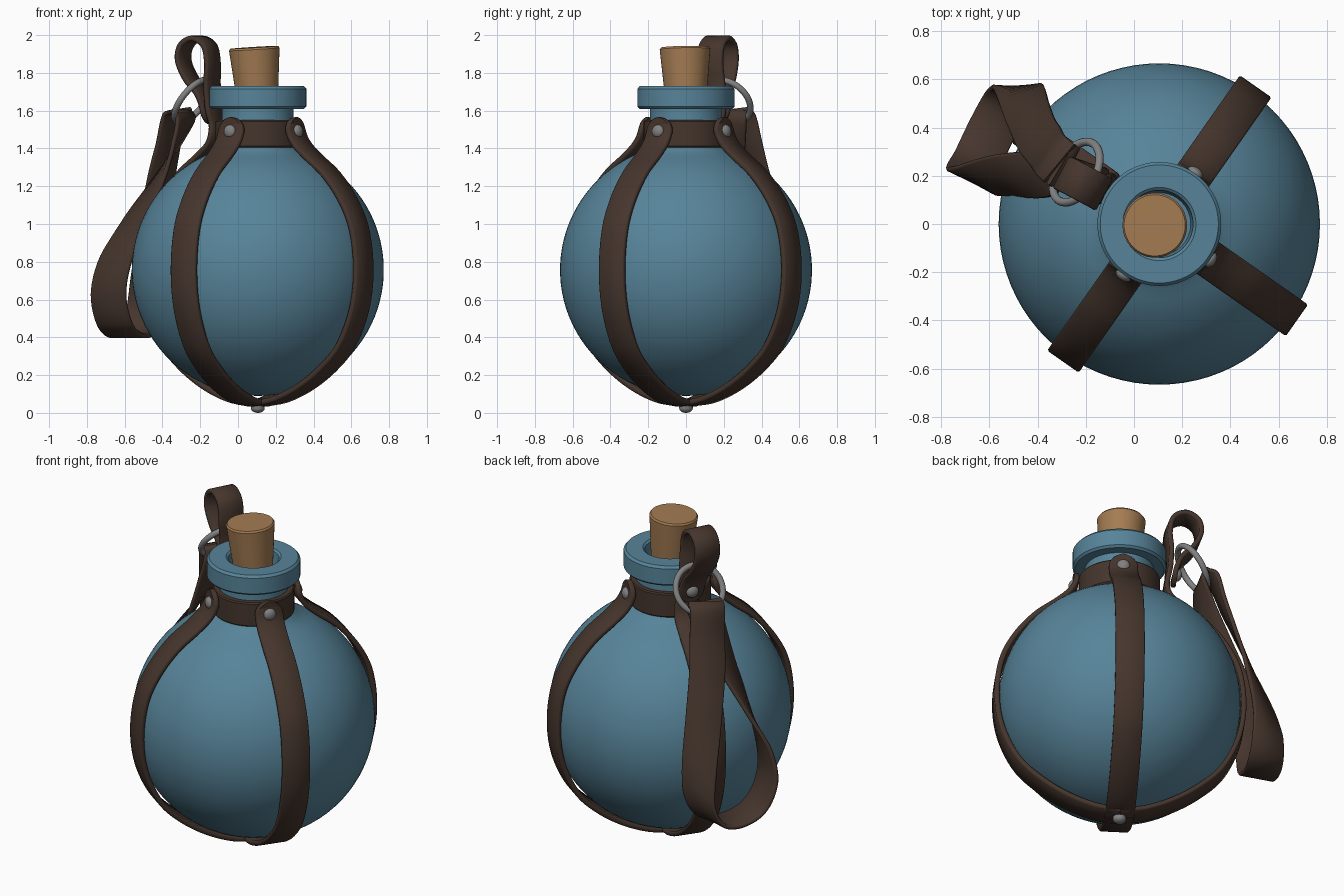
import bpy, bmesh, math
from mathutils import Vector, Matrix

if "Cube" in bpy.data.objects:
    bpy.data.objects.remove(bpy.data.objects["Cube"])

CX = 0.105  # bottle axis


def material(name, rgb):
    m = bpy.data.materials.new(name)
    m.diffuse_color = (*rgb, 1)
    m.use_nodes = True
    m.node_tree.nodes["Principled BSDF"].inputs["Base Color"].default_value = m.diffuse_color
    return m


BLUE = material("blue_glaze", (0.095, 0.23, 0.32))
LEATHER = material("brown_leather", (0.06, 0.036, 0.026))
CORK = material("cork", (0.37, 0.20, 0.085))
METAL = material("grey_metal", (0.22, 0.22, 0.22))


def finish(name, bm, mat, angle=35):
    bmesh.ops.recalc_face_normals(bm, faces=bm.faces)
    me = bpy.data.meshes.new(name)
    bm.to_mesh(me)
    bm.free()
    ob = bpy.data.objects.new(name, me)
    bpy.context.collection.objects.link(ob)
    me.materials.append(mat)
    bpy.ops.object.select_all(action='DESELECT')
    ob.select_set(True)
    bpy.context.view_layer.objects.active = ob
    bpy.ops.object.shade_smooth_by_angle(angle=math.radians(angle))
    return ob


def revolve(name, profile, mat, matrix, n=64, closed=False):
    """Spin an (r, z) profile about the local z axis."""
    bm = bmesh.new()
    vs = [bm.verts.new((r, 0, z)) for r, z in profile]
    es = [bm.edges.new(p) for p in zip(vs, vs[1:])]
    if closed:
        es.append(bm.edges.new((vs[-1], vs[0])))
    bmesh.ops.spin(bm, geom=vs + es, axis=(0, 0, 1), cent=(0, 0, 0),
                   angle=2 * math.pi, steps=n, use_duplicate=False)
    bmesh.ops.remove_doubles(bm, verts=bm.verts, dist=1e-4)
    bmesh.ops.transform(bm, matrix=matrix, verts=bm.verts)
    return finish(name, bm, mat)


def catmull(a, b, c, d, t):
    return 0.5 * (2 * b + (c - a) * t + (2 * a - 5 * b + 4 * c - d) * t * t
                  + (3 * b - a - 3 * c + d) * t ** 3)


def direction(deg):
    return Vector((math.cos(math.radians(deg)), math.sin(math.radians(deg)), 0))


def ribbon(name, points, width, thick, round_end=False, steps=7):
    """Flat strap along points of (position, heading of its width in degrees)."""
    P = [Vector(p) for p, a in points]
    A = [a for p, a in points]
    P = [2 * P[0] - P[1]] + P + [2 * P[-1] - P[-2]]
    A = [A[0]] + A + [A[-1]]
    pos, ang = [], []
    for i in range(1, len(P) - 2):
        n = steps * (3 if round_end and i == len(P) - 3 else 1)
        last = 1 if i == len(P) - 3 else 0
        for k in range(n + last):
            t = k / n
            pos.append(catmull(*P[i - 1:i + 3], t))
            ang.append(A[i] + (A[i + 1] - A[i]) * t)
    bm = bmesh.new()
    rings = []
    hw, ht = width / 2, thick / 2
    for i, p in enumerate(pos):
        T = (pos[min(i + 1, len(pos) - 1)] - pos[max(i - 1, 0)]).normalized()
        W = direction(ang[i])
        W = (W - T * W.dot(T)).normalized()
        N = T.cross(W)
        w = hw
        if round_end:
            d = (pos[-1] - p).length
            if d < hw:
                w = max(0.012, math.sqrt(hw * hw - (hw - d) ** 2))
        c = 0.007
        sec = [(w, ht - c), (w - c, ht), (c - w, ht), (-w, ht - c),
               (-w, c - ht), (c - w, -ht), (w - c, -ht), (w, c - ht)]
        rings.append([bm.verts.new(p + W * x + N * y) for x, y in sec])
    for a, b in zip(rings, rings[1:]):
        for j in range(8):
            bm.faces.new((a[j], a[(j + 1) % 8], b[(j + 1) % 8], b[j]))
    bm.faces.new(rings[0])
    bm.faces.new(rings[-1])
    return finish(name, bm, LEATHER, 50)


def radial(r, z, deg):
    return Vector((CX, 0, z)) + direction(deg) * r


def rivet(name, pos, normal):
    q = Vector(normal).to_track_quat('Z', 'Y').to_matrix().to_4x4()
    prof = [(0.036 * math.cos(t * math.pi / 12), 0.024 * math.sin(t * math.pi / 12)) for t in range(7)]
    revolve(name, [(0.036, -0.02)] + prof, METAL, Matrix.Translation(pos) @ q, 20)


axis = Matrix.Translation((CX, 0, 0))

# round bottle with neck, rim and mouth
body = [(0.667 * math.sin(math.radians(a)), 0.757 - 0.667 * math.cos(math.radians(a)))
        for a in range(0, 158, 4)]
body += [(0.222, 1.40), (0.2, 1.43), (0.19, 1.47), (0.19, 1.61), (0.245, 1.61), (0.257, 1.622),
         (0.257, 1.716), (0.245, 1.73), (0.152, 1.73), (0.14, 1.72), (0.13, 1.6), (0, 1.6)]
revolve("bottle", body, BLUE, axis, 80)

# tilted cork stopper
tilt = Matrix.Translation((0.105, 0, 1.62)) @ Matrix.Rotation(math.radians(-3.5), 4, 'Y') \
    @ Matrix.Rotation(math.radians(1), 4, 'X')
revolve("cork_stopper", [(0, 0), (0.105, 0), (0.134, 0.306), (0.127, 0.316), (0, 0.318)], CORK, tilt)

# leather collar round the neck
revolve("neck_collar", [(0.188, 1.405), (0.218, 1.405), (0.224, 1.412), (0.224, 1.543),
                        (0.218, 1.55), (0.188, 1.55)], LEATHER, axis, closed=True)

# four harness straps; the last one runs on into the top loop
lower = [(0, 0.05), (0.14, 0.07), (0.3, 0.135), (0.45, 0.235), (0.57, 0.36), (0.655, 0.55),
         (0.682, 0.757), (0.655, 0.97), (0.58, 1.13), (0.47, 1.265), (0.35, 1.36), (0.28, 1.425)]
for i, a in enumerate((55, 235, 325)):
    pts = [(radial(r, z, a), a + 90) for r, z in lower + [(0.245, 1.49), (0.241, 1.565)]]
    ribbon(f"harness_strap_{i + 1}", pts, 0.16, 0.03, True)
    rivet(f"strap_rivet_{i + 1}", radial(0.258, 1.49, a), direction(a))
loop = [(0.258, 1.5, 146), (0.275, 1.62, 148), (0.28, 1.74, 150), (0.272, 1.85, 152), (0.293, 1.945, 152),
        (0.365, 1.983, 152), (0.432, 1.945, 152), (0.447, 1.865, 152), (0.405, 1.77, 151),
        (0.34, 1.69, 149), (0.31, 1.61, 147), (0.298, 1.53, 146)]
pts = [(radial(r, z, 145), 235) for r, z in lower]
pts += [(radial(r, z, a), a + 90) for r, z, a in loop]
ribbon("loop_strap", pts, 0.15, 0.028, True)
rivet("loop_rivet", radial(0.322, 1.6, 147), direction(147))
rivet("bottom_rivet", (CX, 0, 0.024), (0, 0, -1))

# metal ring hanging through the loop
u = direction(60)
v = direction(150) * math.cos(math.radians(55)) - Vector((0, 0, math.sin(math.radians(55))))
n = u.cross(v)
ring_m = Matrix.Translation((-0.24, 0.215, 1.65)) @ Matrix((u, v, n)).transposed().to_4x4()
circ = [(0.138 + 0.017 * math.cos(k * math.pi / 6), 0.017 * math.sin(k * math.pi / 6)) for k in range(12)]
revolve("carry_ring", circ, METAL, ring_m, 48, True)

# twisted carrying strap folded over the ring
carry = [((-0.308, 0.25, 1.6), 240), ((-0.345, 0.285, 1.565), 238), ((-0.37, 0.325, 1.42), 232),
         ((-0.405, 0.375, 1.25), 225), ((-0.44, 0.46, 1.0), 216), ((-0.47, 0.545, 0.72), 195),
         ((-0.49, 0.56, 0.55), 178), ((-0.53, 0.5, 0.435), 168), ((-0.59, 0.39, 0.41), 163),
         ((-0.65, 0.265, 0.465), 160), ((-0.685, 0.2, 0.62), 158), ((-0.65, 0.185, 0.8), 148),
         ((-0.54, 0.2, 1.02), 128), ((-0.42, 0.205, 1.23), 105), ((-0.33, 0.215, 1.42), 80),
         ((-0.282, 0.232, 1.56), 62), ((-0.308, 0.25, 1.6), 60)]
ribbon("carrying_strap", carry, 0.2, 0.024)
